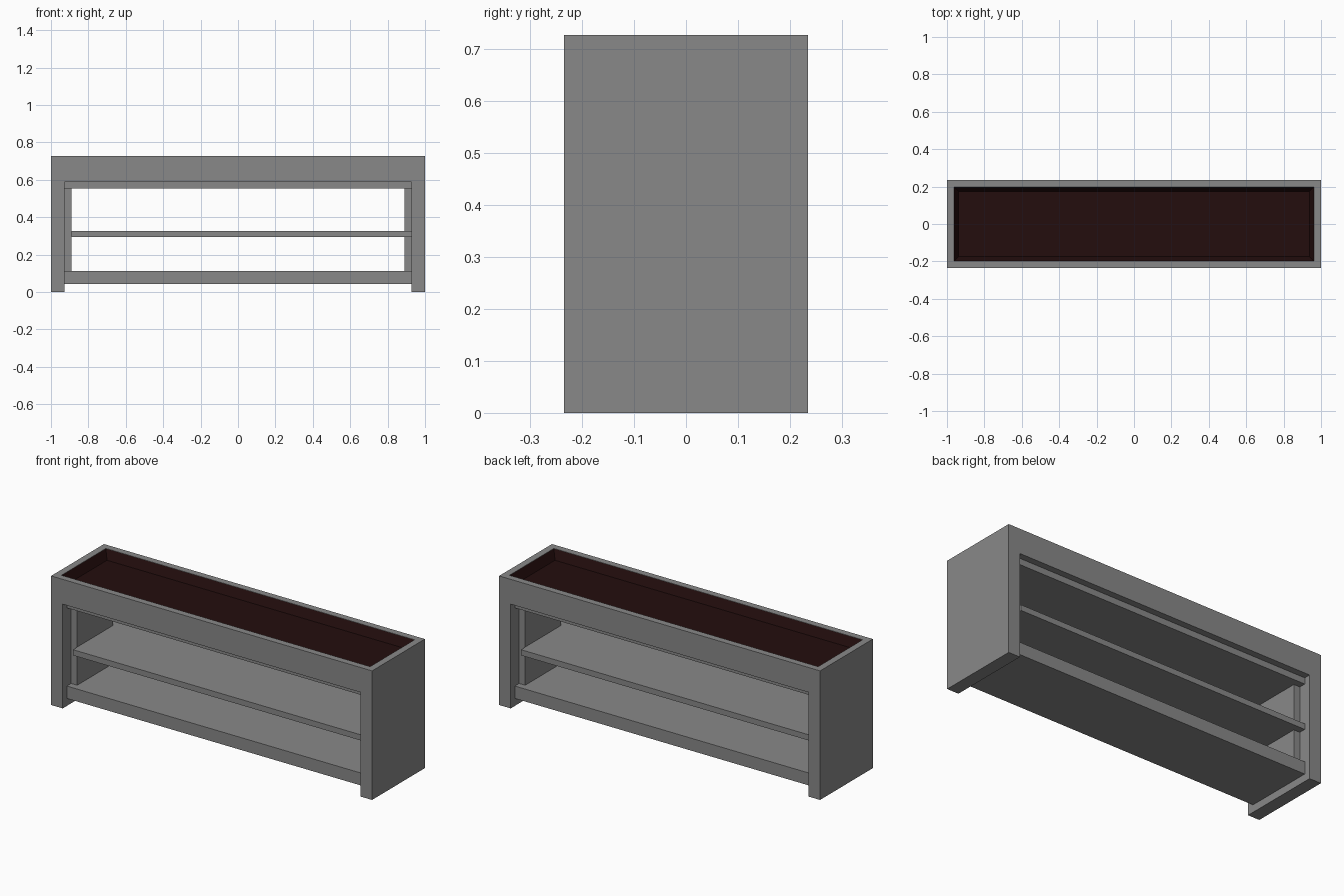
import bpy, bmesh

if "Cube" in bpy.data.objects:
    bpy.data.objects.remove(bpy.data.objects["Cube"])


def material(name, rgb):
    m = bpy.data.materials.new(name)
    m.diffuse_color = (*rgb, 1)
    m.use_nodes = True
    m.node_tree.nodes["Principled BSDF"].inputs["Base Color"].default_value = m.diffuse_color
    return m


GREY = material("grey paint", (0.25, 0.25, 0.25))
MAROON = material("dark maroon", (0.017, 0.004, 0.004))


def finish(name, bm, mat):
    bmesh.ops.recalc_face_normals(bm, faces=bm.faces)
    mesh = bpy.data.meshes.new(name)
    bm.to_mesh(mesh)
    bm.free()
    mesh.materials.append(mat)
    ob = bpy.data.objects.new(name, mesh)
    bpy.context.collection.objects.link(ob)
    return ob


def box_mesh(x, y, z):
    bm = bmesh.new()
    bmesh.ops.create_cube(bm, size=1)
    for v in bm.verts:
        for i, (lo, hi) in enumerate((x, y, z)):
            v.co[i] = lo if v.co[i] < 0 else hi
    return bm


def box(name, x, y, z, mat=GREY):
    return finish(name, box_mesh(x, y, z), mat)


def prism(name, outline, z0, z1, mat=GREY):
    bm = bmesh.new()
    face = bm.faces.new([bm.verts.new((x, y, z0)) for x, y in outline])
    top = bmesh.ops.extrude_face_region(bm, geom=[face])["geom"]
    for v in top:
        if isinstance(v, bmesh.types.BMVert):
            v.co.z = z1
    return finish(name, bm, mat)


W, D, H = 1.0, 0.235, 0.727      # outer half width, half depth, height
LEG_X, RIM_X, RIM_Y = 0.928, 0.962, 0.198
APRON_Z = 0.587

# Outer frame: an arch profile front and back joined by solid side slabs
for s, side in ((-1, "left"), (1, "right")):
    box(side + "_side", sorted((s * LEG_X, s * W)), (-D, D), (0, APRON_Z))
    box(side + "_top_rail", sorted((s * RIM_X, s * W)), (-D, D), (APRON_Z, H))
    # Inner cheek panel carrying the shelves
    box(side + "_cheek", sorted((s * 0.89, s * LEG_X)), (-0.16, 0.16), (0.11, 0.552))

for s, side in ((-1, "front"), (1, "back")):
    box(side + "_apron", (-RIM_X, RIM_X), sorted((s * RIM_Y, s * D)), (APRON_Z, H))

# Horizontal boards
box("bottom_shelf", (-LEG_X, LEG_X), (-RIM_Y, RIM_Y), (0.042, 0.112))
box("top_board", (-LEG_X, LEG_X), (-RIM_Y, RIM_Y), (0.552, APRON_Z))

# Middle shelf, with two opposite corners notched around the cheeks
n, a, b, c = 0.89, LEG_X, RIM_Y, 0.16
prism("middle_shelf", [(-n, -b), (a, -b), (a, c), (n, c), (n, b),
                       (-a, b), (-a, -c), (-n, -c)], 0.295, 0.327)

# Sunken tray seat: walls slope in to a flat floor
bm = box_mesh((-RIM_X, RIM_X), (-RIM_Y, RIM_Y), (APRON_Z, H - 0.002))
bm.normal_update()
top = max(bm.faces, key=lambda f: f.normal.z)
bmesh.ops.inset_region(bm, faces=[top], thickness=0.033, depth=0)
for v in top.verts:
    v.co.z = 0.675
finish("seat_tray", bm, MAROON)
